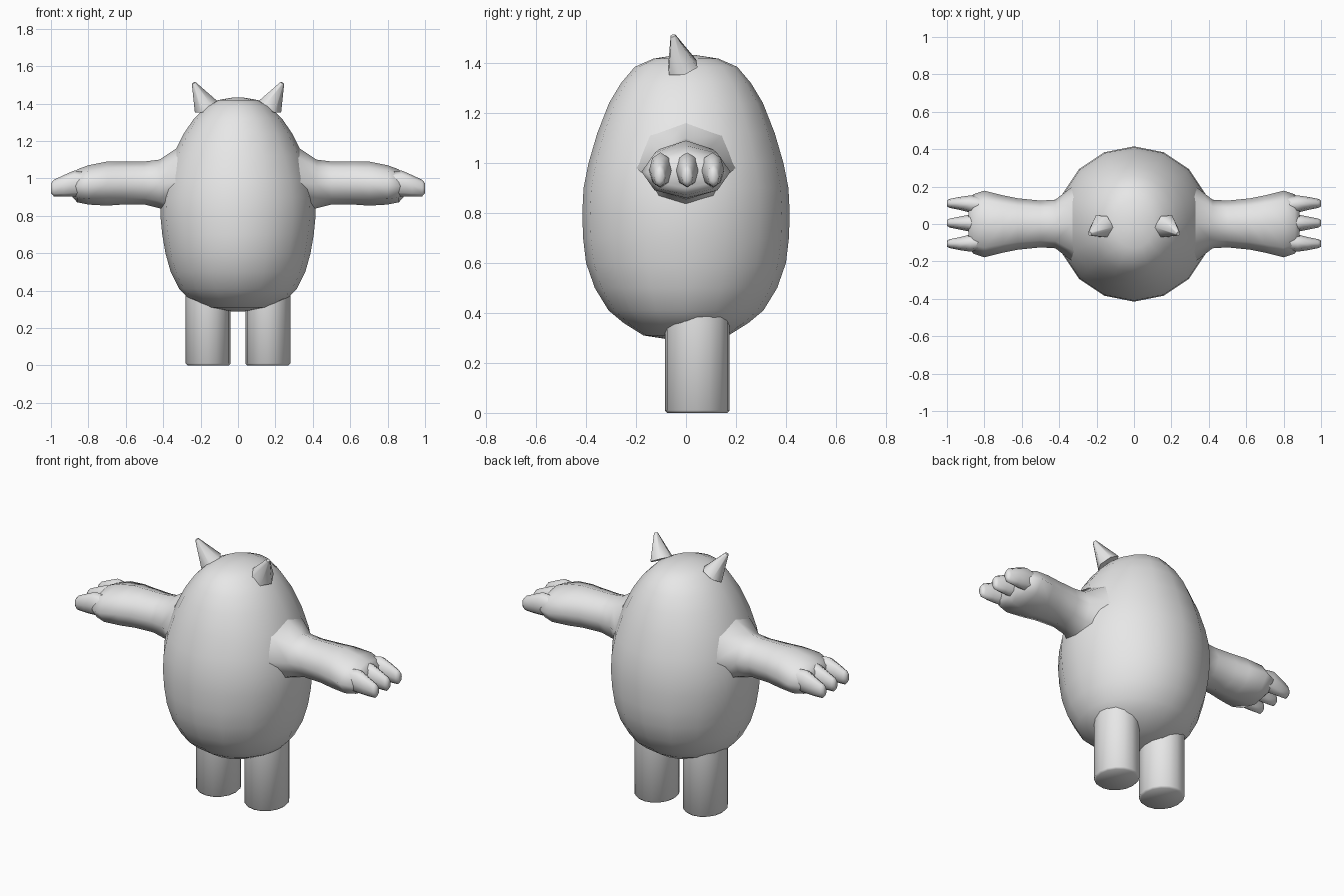
import bpy, bmesh, math
from mathutils import Vector

if "Cube" in bpy.data.objects:
    bpy.data.objects.remove(bpy.data.objects["Cube"])

grey = bpy.data.materials.new("plain_grey")
grey.diffuse_color = (0.8, 0.8, 0.8, 1)
grey.use_nodes = True
grey.node_tree.nodes["Principled BSDF"].inputs["Base Color"].default_value = grey.diffuse_color


def finish(name, bm, angle=60):
    bmesh.ops.recalc_face_normals(bm, faces=bm.faces)
    me = bpy.data.meshes.new(name)
    bm.to_mesh(me)
    bm.free()
    me.materials.append(grey)
    ob = bpy.data.objects.new(name, me)
    bpy.context.collection.objects.link(ob)
    bpy.ops.object.select_all(action='DESELECT')
    ob.select_set(True)
    bpy.context.view_layer.objects.active = ob
    bpy.ops.object.shade_smooth_by_angle(angle=math.radians(angle))
    return ob


def loft(name, rings, angle=60):
    """Skin a list of point rings and cap both ends."""
    bm = bmesh.new()
    loops = [[bm.verts.new(p) for p in ring] for ring in rings]
    n = len(loops[0])
    for a, b in zip(loops, loops[1:]):
        for i in range(n):
            j = (i + 1) % n
            bm.faces.new((a[i], a[j], b[j], b[i]))
    bm.faces.new(loops[0])
    bm.faces.new(loops[-1])
    return finish(name, bm, angle)


def circle(n):
    return [(math.cos(2 * math.pi * i / n), math.sin(2 * math.pi * i / n)) for i in range(n)]


def z_rings(profile, cx, cy, n):
    """Rings stacked along z from (z, x radius, y radius)."""
    return [[(cx + rx * c, cy + ry * s, z) for c, s in circle(n)] for z, rx, ry in profile]


def x_rings(sections, side, n):
    """Rings along x from (x, y centre, z centre, half width, half height)."""
    return [[(side * x, y + hy * c, z + hz * s) for c, s in circle(n)]
            for x, y, z, hy, hz in sections]


# Egg-shaped body
body = [(0.288, 0.03, 0.03), (0.31, 0.165, 0.17), (0.36, 0.265, 0.25), (0.41, 0.315, 0.31),
        (0.50, 0.36, 0.365), (0.60, 0.388, 0.40), (0.70, 0.405, 0.412), (0.80, 0.415, 0.415),
        (0.90, 0.41, 0.41), (1.00, 0.39, 0.39), (1.12, 0.35, 0.355), (1.24, 0.29, 0.308),
        (1.32, 0.235, 0.26), (1.385, 0.17, 0.205), (1.418, 0.11, 0.13), (1.432, 0.03, 0.04)]
loft("body", z_rings(body, 0, 0, 16), 80)

# Arm with flared shoulder and flattened palm
arm = [(0.22, 0, 0.97, 0.24, 0.26), (0.33, 0, 0.98, 0.20, 0.18), (0.42, 0, 0.97, 0.13, 0.13),
       (0.50, 0, 0.975, 0.125, 0.115), (0.62, 0, 0.975, 0.137, 0.115),
       (0.70, 0, 0.972, 0.153, 0.118), (0.80, 0, 0.965, 0.178, 0.105),
       (0.86, 0, 0.96, 0.158, 0.088), (0.885, 0, 0.96, 0.12, 0.06)]

for side, label in ((-1, "left"), (1, "right")):
    loft(label + "_arm", x_rings(arm, side, 8), 75)

    # Three stubby fingers
    for k, y in enumerate((-0.105, 0.005, 0.11)):
        finger = [(0.80, y * 0.9, 0.97, 0.045, 0.06), (0.875, y * 0.97, 0.972, 0.046, 0.07),
                  (0.93, y, 0.96, 0.035, 0.058), (0.985, y, 0.948, 0.024, 0.044),
                  (1.0, y, 0.948, 0.016, 0.026)]
        loft(f"{label}_finger_{k + 1}", x_rings(finger, side, 8), 70)

    # Straight leg with a slightly rounded foot edge
    leg = [(0.0, 0.11, 0.12), (0.01, 0.12, 0.13), (0.36, 0.12, 0.13), (0.46, 0.12, 0.14)]
    loft(label + "_leg", z_rings(leg, side * 0.16, 0.045, 16))

    # Six-sided horn leaning outward and forward
    base, tip = Vector((side * 0.17, -0.013, 1.382)), Vector((side * 0.237, -0.052, 1.51))
    turn = (tip - base).to_track_quat('Z', 'Y')
    horn = [[p + turn @ Vector((r * c, r * s, 0)) for c, s in circle(6)]
            for p, r in ((base, 0.068), (tip, 0.011))]
    loft(label + "_horn", horn, 70)
